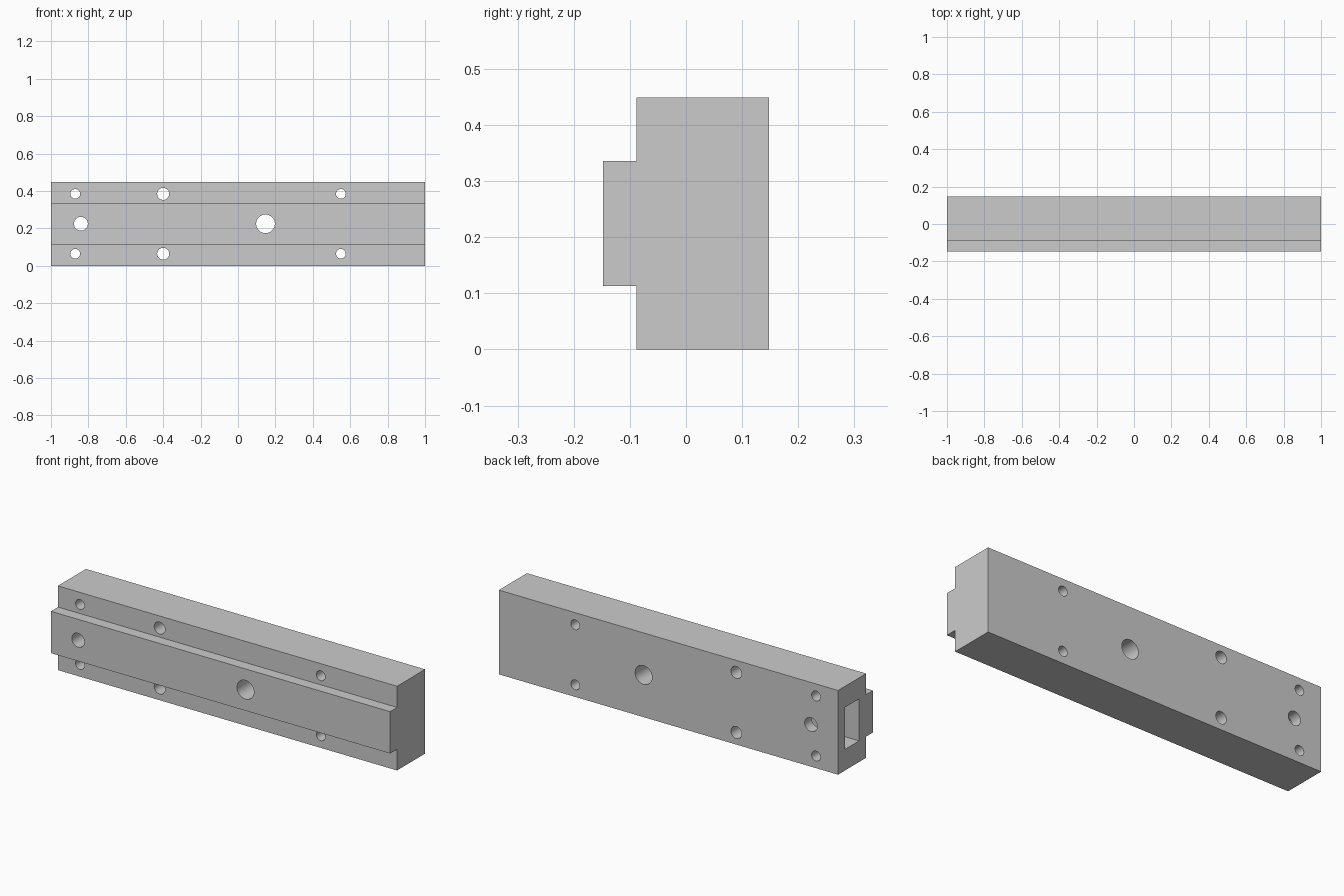
import bpy, bmesh, math

if "Cube" in bpy.data.objects:
    bpy.data.objects.remove(bpy.data.objects["Cube"])

MID = 0.2245


def extrude_profile(name, points, x0, x1):
    """Closed (y, z) outline swept along x."""
    bm = bmesh.new()
    face = bm.faces.new([bm.verts.new((x0, y, z)) for y, z in points])
    new = bmesh.ops.extrude_face_region(bm, geom=[face])["geom"]
    bmesh.ops.translate(bm, vec=(x1 - x0, 0, 0),
                        verts=[v for v in new if isinstance(v, bmesh.types.BMVert)])
    bmesh.ops.recalc_face_normals(bm, faces=bm.faces)
    mesh = bpy.data.meshes.new(name)
    bm.to_mesh(mesh)
    bm.free()
    obj = bpy.data.objects.new(name, mesh)
    bpy.context.collection.objects.link(obj)
    return obj


def cut(target, cutter):
    cutter.hide_render = True
    mod = target.modifiers.new("cut", 'BOOLEAN')
    mod.operation = 'DIFFERENCE'
    mod.solver = 'EXACT'
    mod.object = cutter
    bpy.ops.object.select_all(action='DESELECT')
    bpy.context.view_layer.objects.active = target
    target.select_set(True)
    bpy.ops.object.modifier_apply(modifier=mod.name)
    bpy.data.objects.remove(cutter, do_unlink=True)


def drill(target, x, z, radius):
    bpy.ops.mesh.primitive_cylinder_add(vertices=48, radius=radius, depth=1,
                                        location=(x, 0, z),
                                        rotation=(math.pi / 2, 0, 0))
    cut(target, bpy.context.object)


# Bar with raised front rail
half = [(0.1475, 0.2245), (-0.0885, 0.2245), (-0.0885, 0.1115), (-0.1475, 0.1115)]
outline = [(y, MID + h) for y, h in half] + [(y, MID - h) for y, h in reversed(half)]
bar = extrude_profile("slotted_bar", outline, -1, 1)

# Blind rectangular pocket in the left end
pocket = [(0.0885, MID - 0.112), (0.0885, MID + 0.112),
          (-0.0295, MID + 0.112), (-0.0295, MID - 0.112)]
cut(bar, extrude_profile("pocket_cutter", pocket, -1.1, -0.6))

# Through holes on the centre line
drill(bar, -0.84, MID, 0.037)
drill(bar, 0.147, MID, 0.05)

# Mirrored pairs of screw holes
for x, r in [(-0.87, 0.026), (-0.40, 0.032), (0.55, 0.026)]:
    for side in (-1, 1):
        drill(bar, x, MID + side * 0.16, r)

bpy.ops.object.select_all(action='DESELECT')
bpy.context.view_layer.objects.active = bar
bar.select_set(True)
bpy.ops.object.shade_smooth_by_angle(angle=math.radians(30))
